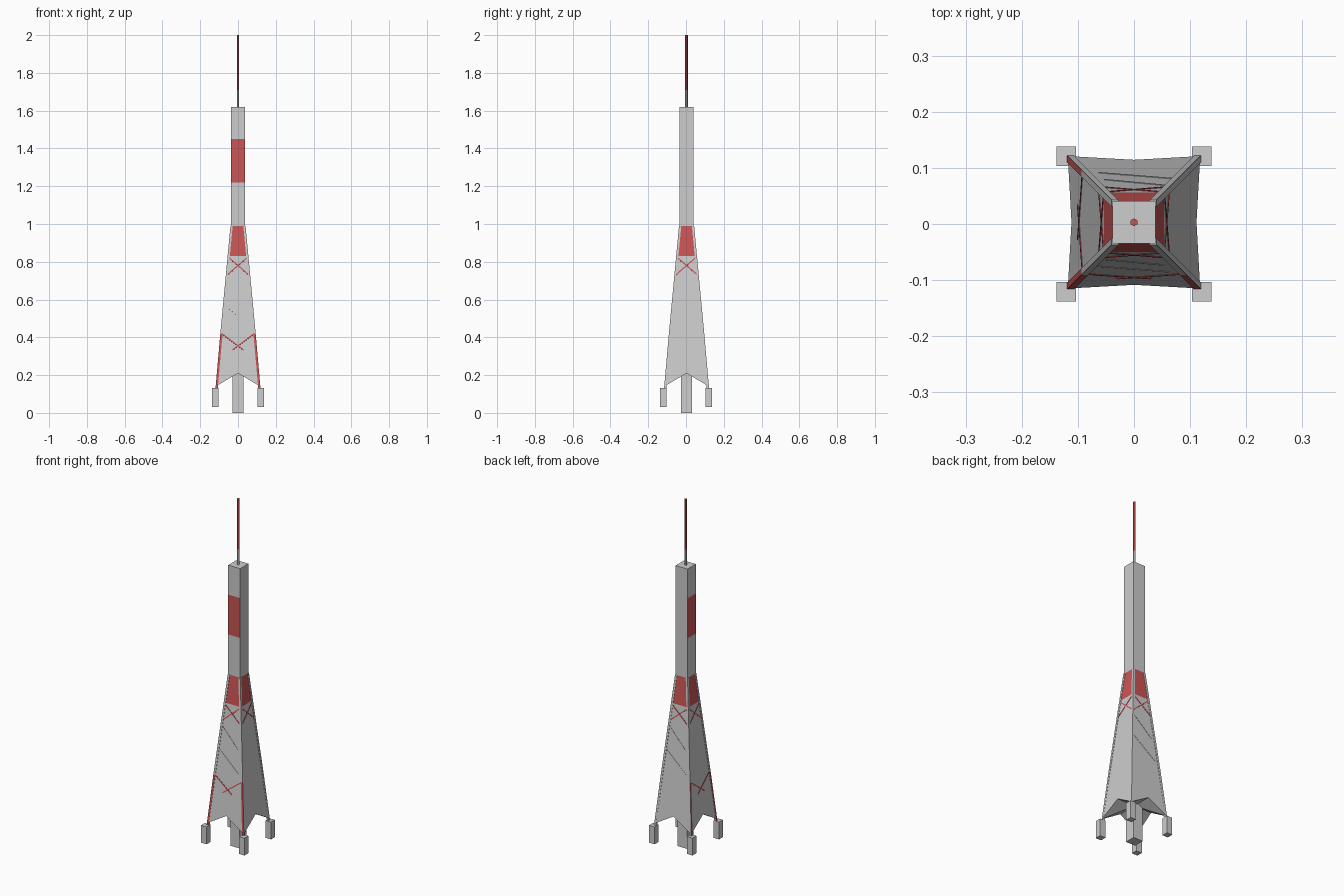
import bpy, bmesh, math
from mathutils import Vector, Matrix

cube = bpy.data.objects.get("Cube")
if cube:
    bpy.data.objects.remove(cube, do_unlink=True)


def material(name, color):
    m = bpy.data.materials.new(name)
    m.use_nodes = True
    m.diffuse_color = color
    m.node_tree.nodes["Principled BSDF"].inputs["Base Color"].default_value = color
    return m


GREY = material("light grey", (0.61, 0.61, 0.61, 1))
RED = material("signal red", (0.6, 0.09, 0.09, 1))

CENTRE = Vector((0, 0.003, 0))   # axis of the tower
FOOT, SHOULDER, MAST_TOP = 0.14, 0.99, 1.62
MAST_HALF, BASE_HALF = 0.038, 0.118


def half(z):
    """Half width of the tower at height z."""
    t = min(1, (SHOULDER - z) / (SHOULDER - FOOT))
    return MAST_HALF + (BASE_HALF - MAST_HALF) * max(0, t)


def finish(name, bm, rule=None):
    bmesh.ops.recalc_face_normals(bm, faces=bm.faces)
    bm.normal_update()
    for f in bm.faces:
        f.material_index = int(bool(rule and rule(f.calc_center_median(), f.normal)))
    mesh = bpy.data.meshes.new(name)
    bm.to_mesh(mesh)
    bm.free()
    mesh.materials.append(GREY)
    mesh.materials.append(RED)
    obj = bpy.data.objects.new(name, mesh)
    bpy.context.collection.objects.link(obj)
    return obj


def box(name, centre, size):
    bm = bmesh.new()
    bmesh.ops.create_cube(bm, size=1, matrix=Matrix.Translation(centre) @ Matrix.Diagonal((*size, 1)))
    return finish(name, bm)


def ring(bm, z, mid_z):
    """Eight points round the tower: a corner and a side middle, four times."""
    points = []
    for k in range(4):
        turn = Matrix.Rotation(k * math.pi / 2, 3, 'Z')
        for u, h in ((-1, z), (0, mid_z)):
            p = Vector((u * half(h), -half(h), h))
            points.append(bm.verts.new(turn @ p + CENTRE))
    return points


def skin(bm, lower, upper):
    for i in range(len(lower)):
        j = (i + 1) % len(lower)
        bm.faces.new((lower[i], lower[j], upper[j], upper[i]))


# Tapered body, collar and mast in one closed skin, arched at the bottom
bm = bmesh.new()
rings = [ring(bm, FOOT, 0.21)] + [ring(bm, z, z) for z in (0.83, SHOULDER, 1.22, 1.45, MAST_TOP)]
for lower, upper in zip(rings, rings[1:]):
    skin(bm, lower, upper)
bm.faces.new(rings[-1])
hub = bm.verts.new(CENTRE + Vector((0, 0, 0.21)))
for i in range(8):
    bm.faces.new((rings[0][(i + 1) % 8], rings[0][i], hub))


def body_red(c, n):
    collar = 0.83 < c.z < SHOULDER
    band = 1.22 < c.z < 1.45 and min(n.x, n.y) < -0.5
    return collar or band


finish("tower_body", bm, body_red)

# Corner legs, following the taper
for sx in (-1, 1):
    for sy in (-1, 1):
        bm = bmesh.new()
        sections = []
        for z in (0.12, 0.42, SHOULDER):
            h = half(z) - 0.004
            c = Vector((sx * h, sy * h, z)) + CENTRE
            sections.append([bm.verts.new(c + Vector((a * 0.006, b * 0.006, 0)))
                             for a, b in ((-1, -1), (1, -1), (1, 1), (-1, 1))])
        skin(bm, sections[0], sections[1])
        skin(bm, sections[1], sections[2])
        bm.faces.new(sections[0])
        bm.faces.new(sections[2])
        side = ("left" if sx > 0 else "right") + ("_front" if sy < 0 else "_back")
        finish("leg_" + side, bm,
               lambda c, n, sx=sx, sy=sy: c.z < 0.42 and
               ((n.x < -0.5 and sx < 0) or (n.y < -0.5 and sy < 0)))
        # Footing under each leg
        box("footing_" + side, (sx * 0.121, sy * 0.121, 0.081), (0.035, 0.035, 0.1))


def brace(name, k, start, end, red, width=0.006):
    """Thin diagonal plate lying on side k, from (u, z) to (u, z)."""
    turn = Matrix.Rotation(k * math.pi / 2, 3, 'Z')
    a, b = [Vector((u, -half(z), z)) for u, z in (start, end)]
    slope = math.atan((BASE_HALF - MAST_HALF) / (SHOULDER - FOOT))
    out = Vector((0, -math.cos(slope), math.sin(slope)))
    across = (b - a).cross(out).normalized() * width / 2
    bm = bmesh.new()
    loops = [[bm.verts.new(turn @ (p + across * s + out * d) + CENTRE)
              for s, d in ((-1, -0.002), (1, -0.002), (1, 0.0015), (-1, 0.0015))] for p in (a, b)]
    skin(bm, *loops)
    bm.faces.new(loops[0])
    bm.faces.new(loops[1])
    finish(name, bm, lambda c, n: red)


# Cross bracing on the four sides
for k, side in enumerate(("front", "left", "back", "right")):
    for s in (-1, 1):
        hand = "a" if s < 0 else "b"
        brace(f"upper_brace_{side}_{hand}", k, (s * 0.052, 0.825), (-s * 0.058, 0.73), True)
        if side in ("front", "right"):
            brace(f"lower_brace_{side}_{hand}", k, (s * 0.086, 0.42), (-s * 0.03, 0.333), True)
    if side in ("front", "back"):
        for n, z in enumerate((0.7, 0.57)):
            brace(f"middle_brace_{side}_{n + 1}", k, (-half(z) + 0.008, z),
                  (half(z) * 0.8, z - 0.11), False, 0.003)

# Central shaft below the arch
box("central_shaft", CENTRE + Vector((0, 0, 0.15)), (0.06, 0.06, 0.3))

# Antenna on top, grey at the foot and red above
bm = bmesh.new()
sections = []
for z in (MAST_TOP - 0.005, 1.71, 2.0):
    sections.append([bm.verts.new(CENTRE + Vector((0.007 * math.sin(i * math.pi / 3),
                                                   0.007 * math.cos(i * math.pi / 3), z)))
                     for i in range(6)])
skin(bm, sections[0], sections[1])
skin(bm, sections[1], sections[2])
bm.faces.new(sections[0])
bm.faces.new(sections[2])
finish("antenna", bm, lambda c, n: c.z > 1.72)
